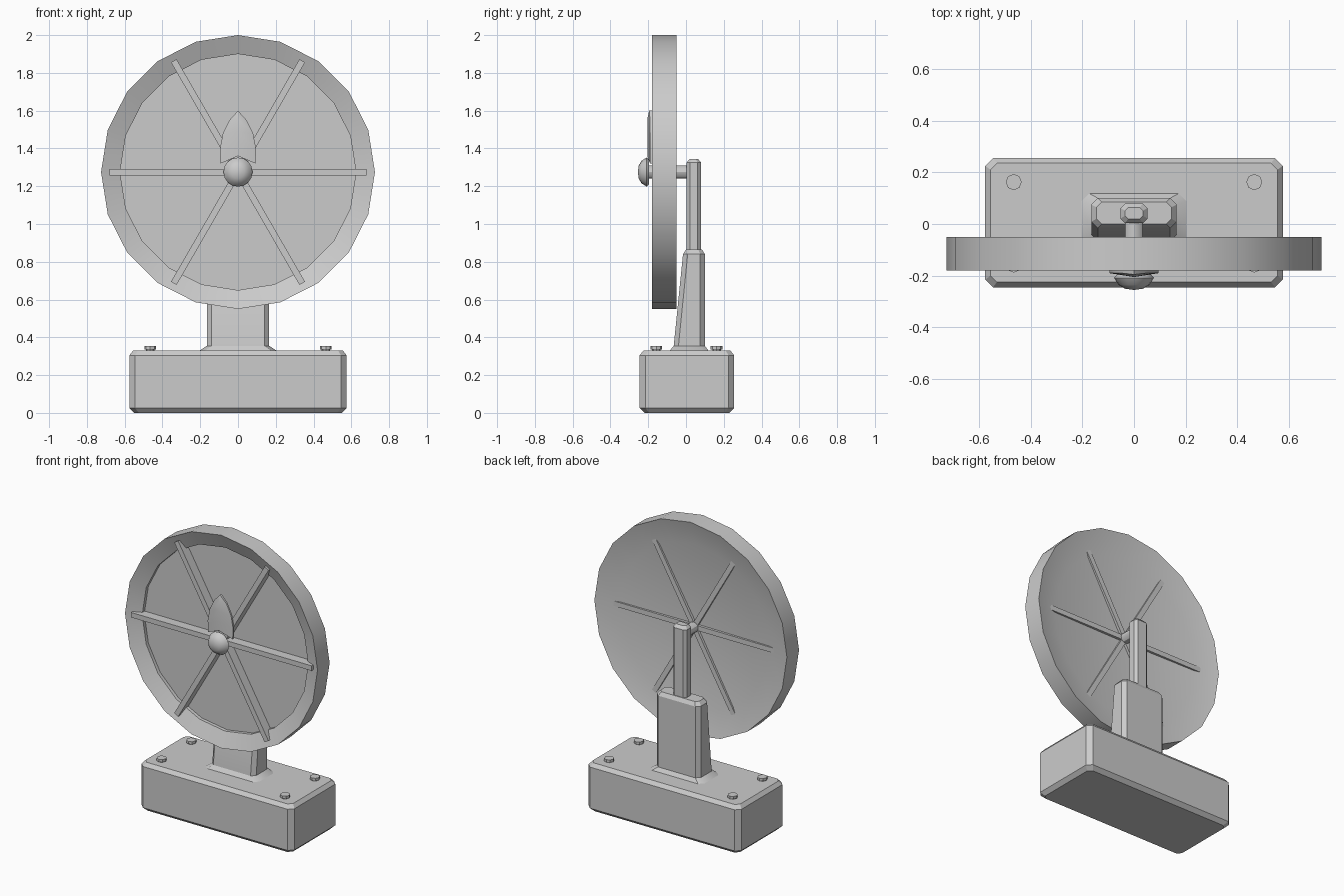
import bpy, bmesh, math
from mathutils import Matrix, Vector

cube = bpy.data.objects.get("Cube")
if cube:
    bpy.data.objects.remove(cube, do_unlink=True)

grey = bpy.data.materials.new("plain grey")
grey.use_nodes = True
colour = (0.6, 0.6, 0.6, 1)
grey.diffuse_color = colour
grey.node_tree.nodes["Principled BSDF"].inputs["Base Color"].default_value = colour

HUB_Z = 1.275


def finish(name, bm):
    bmesh.ops.remove_doubles(bm, verts=bm.verts, dist=1e-5)
    bmesh.ops.recalc_face_normals(bm, faces=bm.faces)
    mesh = bpy.data.meshes.new(name)
    bm.to_mesh(mesh)
    bm.free()
    mesh.materials.append(grey)
    obj = bpy.data.objects.new(name, mesh)
    bpy.context.collection.objects.link(obj)
    bpy.ops.object.select_all(action="DESELECT")
    obj.select_set(True)
    bpy.context.view_layer.objects.active = obj
    bpy.ops.object.shade_smooth_by_angle(angle=math.radians(30))
    return obj


def skin(name, rings, caps=True):
    """Join rings of equal point count with quads."""
    bm = bmesh.new()
    rows = [[bm.verts.new(p) for p in ring] for ring in rings]
    n = len(rows[0])
    for a, b in zip(rows, rows[1:]):
        for i in range(n):
            j = (i + 1) % n
            bm.faces.new((a[i], a[j], b[j], b[i]))
    if caps:
        bm.faces.new(rows[0])
        bm.faces.new(rows[-1])
    return finish(name, bm)


def chamfered_block(name, sections):
    """Each section: z, half width, front y, back y, corner chamfer."""
    rings = []
    for z, w, f, b, c in sections:
        rings.append([(-w + c, f, z), (w - c, f, z), (w, f + c, z), (w, b - c, z),
                      (w - c, b, z), (-w + c, b, z), (-w, b - c, z), (-w, f + c, z)])
    return skin(name, rings)


def lathe(name, profile, sides):
    """Turn (radius, y) points around the wheel axle."""
    rings = []
    for r, y in profile:
        angles = [2 * math.pi * i / sides for i in range(sides)]
        rings.append([(r * math.sin(a), y, HUB_Z + r * math.cos(a)) for a in angles])
    return skin(name, rings, caps=False)


# Base and stand
chamfered_block("base", [
    (0, .55, -.22, .23, .025), (.025, .575, -.245, .255, .03),
    (.305, .575, -.245, .255, .03), (.33, .555, -.225, .235, .025)])
chamfered_block("pedestal", [
    (.325, .21, -.09, .122, .03), (.355, .165, -.065, .1, .025),
    (.84, .165, -.016, .1, .025), (.865, .145, 0, .085, .02)])
chamfered_block("upper_post", [
    (.85, .052, .003, .08, .018), (1.325, .052, .003, .08, .018),
    (1.345, .035, .02, .063, .012)])

# Bolts on the base corners
for side, x in (("left", .465), ("right", -.465)):
    for end, y in (("front", -.157), ("back", .162)):
        bm = bmesh.new()
        for r, z, h in ((.022, .332, .02), (.031, .344, .018)):
            bmesh.ops.create_cone(bm, cap_ends=True, segments=8, radius1=r, radius2=r,
                                  depth=h, matrix=Matrix.Translation((x, y, z)))
        finish(f"{end}_{side}_bolt", bm)

# Dished wheel with a recessed disc
lathe("wheel", [(0, -.115), (.625, -.115), (.625, -.138), (.725, -.18),
                (.725, -.05), (.56, -.092), (0, -.1)], 20)

# Three bars make six spokes
for i in range(3):
    bm = bmesh.new()
    bmesh.ops.create_cube(bm, size=1)
    bm.transform(Matrix.Translation((0, -.13, HUB_Z))
                 @ Matrix.Rotation(math.radians(60 * i), 4, "Y")
                 @ Matrix.Diagonal((1.36, .098, .034, 1)))
    finish(f"spoke_bar_{i + 1}", bm)

# Axle and domed hub cap
lathe("axle", [(0, -.21), (.035, -.21), (.035, .03), (0, .03)], 12)
lathe("hub_cap", [(0, -.255), (.035, -.25), (.06, -.235), (.077, -.208),
                  (.065, -.195), (0, -.195)], 16)

# Pointed leaf above the hub, with a raised centre ridge
outline = [(.093, 1.32), (.095, 1.4), (.08, 1.48), (.045, 1.55)]
bm = bmesh.new()
for s in (-1, 1):
    edge = [(s * x, z) for x, z in outline]
    ridge = [(0, 1.36), (0, 1.42), (0, 1.49), (0, 1.555)]
    tip = (0, 1.6)
    for front in (True, False):
        outer = [bm.verts.new((x, -.19 if front else -.178, z)) for x, z in edge]
        inner = [bm.verts.new((x, -.205 if front else -.178, z)) for x, z in ridge]
        top = bm.verts.new((0, -.195 if front else -.178, tip[1]))
        for k in range(3):
            bm.faces.new((outer[k], outer[k + 1], inner[k + 1], inner[k]))
        bm.faces.new((outer[3], top, inner[3]))
        loop = [inner[0]] + outer + [top]
        if front:
            front_loop = loop
        else:
            for k in range(5):
                bm.faces.new((front_loop[k], front_loop[k + 1], loop[k + 1], loop[k]))
finish("pointed_leaf", bm)
